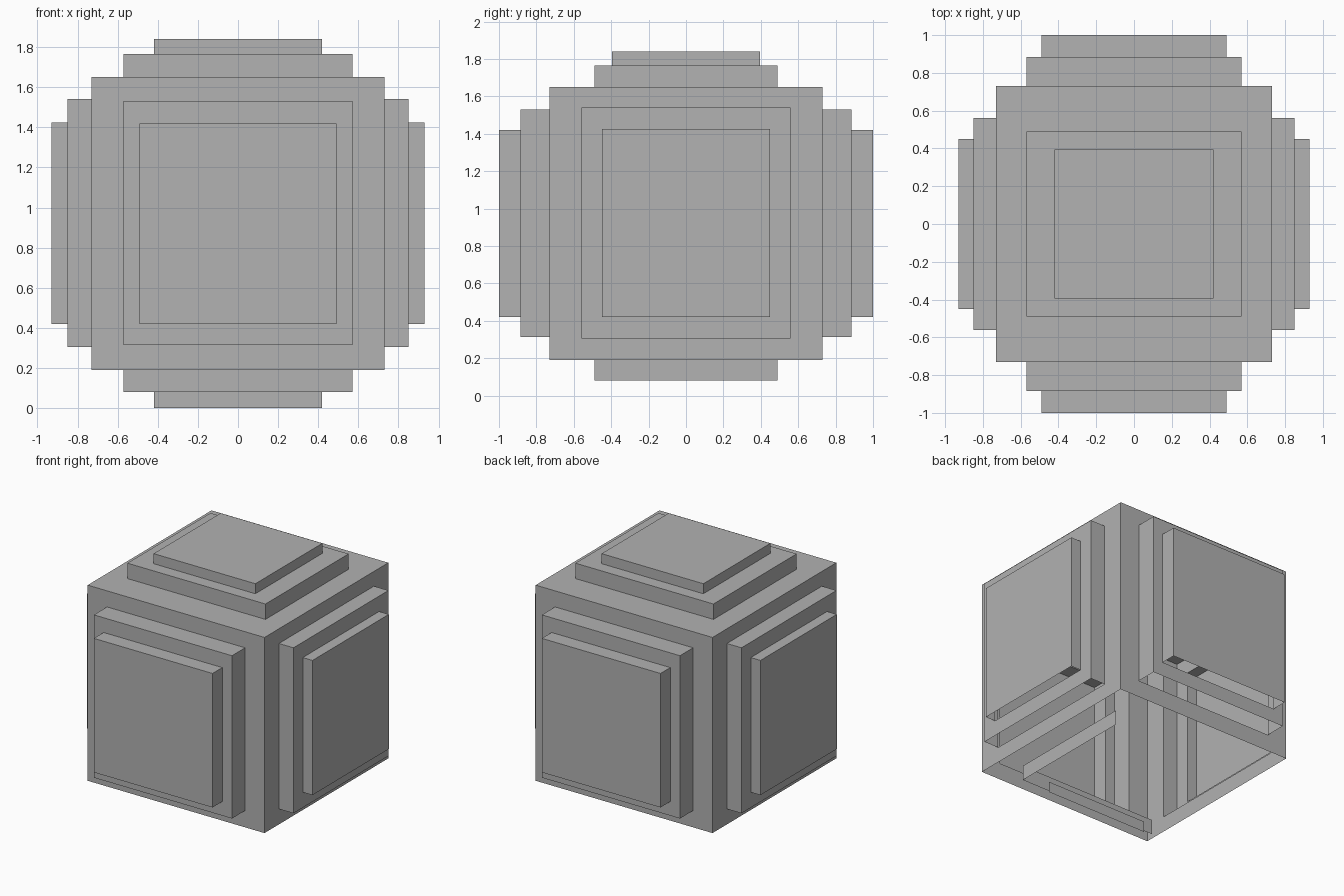
import bpy, bmesh
from mathutils import Vector

cube = bpy.data.objects.get("Cube")
if cube:
    bpy.data.objects.remove(cube, do_unlink=True)

grey = bpy.data.materials.new("plain_grey")
grey.use_nodes = True
colour = (0.445, 0.445, 0.445, 1)
grey.diffuse_color = colour
grey.node_tree.nodes["Principled BSDF"].inputs["Base Color"].default_value = colour

X, Y, Z = Vector((1, 0, 0)), Vector((0, 1, 0)), Vector((0, 0, 1))


def stepped_shell(name, right, up, steps):
    """Hollow stepped side: each step is (half width, low, high, depth)."""
    out = right.cross(up)
    bm = bmesh.new()
    loops = []
    for half, low, high, depth in steps:
        corners = ((-half, low), (half, low), (half, high), (-half, high))
        loops.append([bm.verts.new(right * a + up * b + out * depth) for a, b in corners])
    for inner, outer in zip(loops, loops[1:]):
        for i in range(4):
            j = (i + 1) % 4
            bm.faces.new((inner[i], inner[j], outer[j], outer[i]))
    bm.faces.new(loops[-1])
    # The shell is open underneath
    bm.normal_update()
    under = [f for f in bm.faces if f.normal.z < -0.5]
    bmesh.ops.delete(bm, geom=under, context="FACES")
    mesh = bpy.data.meshes.new(name)
    bm.to_mesh(mesh)
    bm.free()
    mesh.materials.append(grey)
    obj = bpy.data.objects.new(name, mesh)
    bpy.context.collection.objects.link(obj)


BASE, TOP, HALF = 0.19, 1.65, 0.73

# Front and back walls with two raised panels
for name, right in (("front_wall", X), ("back_wall", -X)):
    stepped_shell(name, right, Z, [
        (HALF, BASE, TOP, HALF),
        (0.57, 0.315, 1.53, HALF), (0.57, 0.315, 1.53, 0.885),
        (0.49, 0.42, 1.42, 0.885), (0.49, 0.42, 1.42, 1.0)])

# Left and right walls with two raised panels
for name, right in (("left_wall", Y), ("right_wall", -Y)):
    stepped_shell(name, right, Z, [
        (HALF, BASE, TOP, HALF),
        (0.56, 0.305, 1.54, HALF), (0.56, 0.305, 1.54, 0.85),
        (0.45, 0.42, 1.425, 0.85), (0.45, 0.42, 1.425, 0.93)])

# Stepped lid
stepped_shell("lid", X, Y, [
    (HALF, -HALF, HALF, TOP),
    (0.57, -0.49, 0.49, TOP), (0.57, -0.49, 0.49, 1.765),
    (0.42, -0.395, 0.395, 1.765), (0.42, -0.395, 0.395, 1.84)])

# Single skirt strips below the open base
stepped_shell("left_skirt", Y, Z, [(0.49, 0.08, BASE, 0.57)])
stepped_shell("front_skirt", X, Z, [(0.57, 0.08, BASE, 0.49)])
stepped_shell("lower_front_skirt", X, Z, [(0.42, 0, 0.08, 0.395)])
